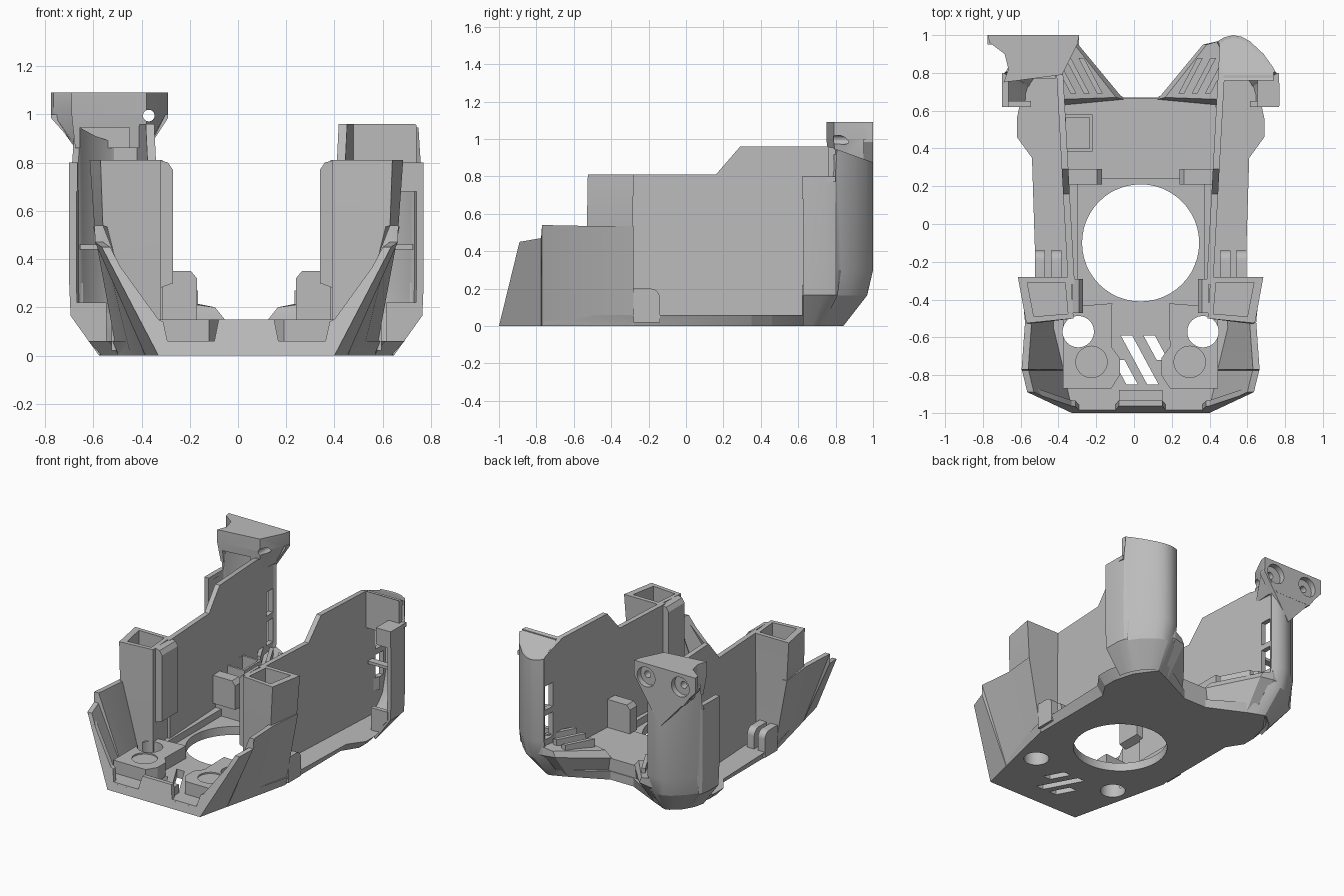
import bpy, bmesh, math

if "Cube" in bpy.data.objects:
    bpy.data.objects.remove(bpy.data.objects["Cube"])

CX = 0.035  # mirror plane of the housing
GREY = (0.5, 0.5, 0.5, 1)
mat = bpy.data.materials.new("matte grey")
mat.use_nodes = True
mat.diffuse_color = GREY
mat.node_tree.nodes["Principled BSDF"].inputs["Base Color"].default_value = GREY
parts = []


def make(name, bm, side=1):
    for v in bm.verts:
        v.co.x = CX + side * v.co.x
    bmesh.ops.recalc_face_normals(bm, faces=bm.faces)
    mesh = bpy.data.meshes.new(name)
    bm.to_mesh(mesh)
    bm.free()
    mesh.materials.append(mat)
    ob = bpy.data.objects.new(name, mesh)
    bpy.context.collection.objects.link(ob)
    parts.append(ob)
    return ob


def loft(name, rings, side=1, closed=True):
    """Skin a stack of point rings; closed rings get end caps."""
    bm = bmesh.new()
    rows = [[bm.verts.new(p) for p in r] for r in rings]
    n = len(rows[0])
    for a, b in zip(rows, rows[1:]):
        for i in range(n if closed else n - 1):
            j = (i + 1) % n
            bm.faces.new((a[i], a[j], b[j], b[i]))
    if closed:
        bm.faces.new(rows[0])
        bm.faces.new(rows[-1])
    return make(name, bm, side)


def slab(name, plan, z0, z1, side=1):
    return loft(name, [[(x, y, z) for x, y in plan] for z in (z0, z1)], side)


def box(name, x0, x1, y0, y1, z0, z1, side=1):
    return slab(name, [(x0, y0), (x1, y0), (x1, y1), (x0, y1)], z0, z1, side)


def rod(name, x, y, z, r, depth, side=1, along_y=False):
    ring = [(r * math.cos(t * math.tau / 48), r * math.sin(t * math.tau / 48)) for t in range(48)]
    ends = (-depth / 2, depth / 2)
    if along_y:
        return loft(name, [[(x + a, y + d, z + b) for a, b in ring] for d in ends], side)
    return loft(name, [[(x + a, y + b, z + d) for a, b in ring] for d in ends], side)


def cut(ob, cutters):
    for c in cutters:
        m = ob.modifiers.new("cut", "BOOLEAN")
        m.object, m.operation, m.solver = c, "DIFFERENCE", "EXACT"
    bake(ob)
    for c in cutters:
        parts.remove(c)
        bpy.data.objects.remove(c)


def bake(ob):
    dg = bpy.context.evaluated_depsgraph_get()
    dg.update()
    mesh = bpy.data.meshes.new_from_object(ob.evaluated_get(dg))
    ob.modifiers.clear()
    ob.data = mesh


def mirrored(half):
    return half + [(-x, y) for x, y in reversed(half)]


# Base plate with fan opening, nozzle holes and slanted vents
low = mirrored([(.365, -1), (.53, -.3), (.53, .35), (.6, .46), (.6, .55), (.56, .7), (.46, .84), (.36, .8), (.09, .67)])
top = mirrored([(.37, -.985), (.555, -.28), (.575, .35), (.655, .46), (.655, .56), (.62, .72), (.48, .88), (.36, .84), (.09, .67)])
base = loft("base_plate", [[(x, y, 0) for x, y in low], [(x, y, .06) for x, y in top]])
vents = [(-.105, -.59, .26), (.015, -.59, .13), (-.145, -.72, .13)]
cutters = [rod("fan_cutter", 0, -.1, 0, .31, 1)]
cutters += [rod("nozzle_cutter", .33, -.57, 0, .083, 1, s) for s in (1, -1)]
cutters += [slab("vent_cutter", [(x, y), (x + .06, y), (x + .06 + h * .54, y - h), (x + h * .54, y - h)], -1, 1)
            for x, y, h in vents]
cut(base, cutters)
box("rear_platform", -.4, .4, .24, .665, .05, .15)
box("front_rest", -.115, .115, -.965, -.88, .04, .12)

# Sloping front plate with two low openings
half = [(.365, 0), (.6, .45), (.56, .42), (.365, .15), (.345, .14), (.325, .05), (.135, .05), (.115, .15)]
loft("front_plate", [[(x, -1 + .244 * z + d, z) for x, z in mirrored(half)] for d in (0, .03)])

for s in (1, -1):
    # Front platform with a through hole and a shallow blind hole
    plat = slab("front_platform", [(.155, -.87), (.41, -.87), (.41, -.44), (.15, -.42), (.155, -.65), (.11, -.71), (.11, -.8)], .05, .15, s)
    cut(plat, [rod("hole_cutter", .33, -.57, .1, .083, 1, s), rod("blind_cutter", .26, -.73, .15, .083, .02, s)])

    # Flared front skirt with a stepped top edge
    def skirt_ring(inset):
        bottom = [(.365, -1, 0), (.418, -.775, 0), (.42, -.77, 0), (.48, -.52, 0), (.535, -.28, 0)]
        upper = [(.6, -.89, .45), (.628, -.775, .47), (.63, -.77, .54), (.612, -.52, .535), (.635, -.28, .535)]
        return [[(x - inset, y, z) for x, y, z in row] for row in (bottom, upper)]
    (b0, t0), (b1, t1) = skirt_ring(0), skirt_ring(.035)
    loft("front_skirt", [[b0[i], t0[i], t1[i], b1[i]] for i in range(5)], s)

    # Hollow front tower
    tower = loft("front_tower", [
        [(.355, -.5, .02), (.46, -.51, .02), (.515, -.285, .02), (.37, -.285, .02)],
        [(.355, -.5, .53), (.595, -.53, .53), (.63, -.285, .53), (.37, -.285, .53)],
        [(.355, -.5, .81), (.605, -.525, .81), (.65, -.28, .81), (.37, -.28, .81)]], s)
    cut(tower, [slab("tower_cutter", [(.385, -.475), (.565, -.49), (.6, -.31), (.4, -.31)], .54, 1, s)])
    loft("tower_rib", [[(.36, y, .28), (.305, y, .3), (.305, y, .77), (.325, y, .8), (.36, y, .81)] for y in (-.47, -.29)], s)

    # Thin side wall with two windows near the rear
    outline = [(-.32, .05), (-.32, .81), (.16, .81), (.29, .96), (.76, .96), (.97, .88), (.97, .2), (.82, .05)]
    wall = loft("side_wall", [[(.385 + .055 * (y + .3) - d, y, z) for y, z in outline] for d in (0, .035)], s)
    cut(wall, [box("window_cutter", .3, .6, .86, .94, z, z + .17, s) for z in (.3, .51)])

    # Rounded rear corner shell, tucked in towards the base
    full = [(.415, .955), (.45, .975), (.49, .985), (.53, .977), (.57, .955), (.64, .89), (.69, .82), (.7, .8), (.71, .79), (.72, .74), (.72, .625)]
    foot = [(.40, .8), (.43, .82), (.46, .83), (.48, .82), (.5, .8), (.54, .77), (.56, .74), (.57, .72), (.58, .7), (.59, .67), (.6, .625)]

    def rim(y):
        return .8 if y < .795 else .96 - .375 * (y - .76)
    shell = loft("rear_corner_shell", [
        [(x, y, .01) for x, y in foot],
        [(x - .005, y - .03 * (y > .8), .17) for x, y in full],
        [(x, y, .3) for x, y in full],
        [(x, y, rim(y)) for x, y in full]], s, closed=False)
    sol = shell.modifiers.new("thickness", "SOLIDIFY")
    sol.thickness, sol.offset = .03, 0
    bake(shell)

    # Ledge and front frame of the rear corner
    x0 = .62 if s > 0 else .7
    box("corner_ledge", x0, .733, .62, .8, .77, .8, s)
    box("frame_top", x0, .733, .62, .65, .68, .8, s)
    loft("frame_bottom", [[(.58, y, .05), (.62, y, .05), (.71, y, .16), (.71, y, .22), (.58, y, .22)] for y in (.62, .65)], s)
    box("frame_shelf", .45, .69, .77, .82, .44, .46, s)

    # Rounded side clips
    for x0, x1 in ((.42, .475), (.505, .56)):
        arc = [(-.19 + .05 * math.sin(a * math.pi / 12), .15 + .05 * math.cos(a * math.pi / 12)) for a in range(7)]
        loft("side_clip", [[(x, y, z) for y, z in [(-.28, .02), (-.28, .2)] + arc + [(-.14, .02)]] for x in (x0, x1)], s)

    # Air duct with slats at the rear
    loft("rear_duct", [
        [(.09, .65, 0), (.41, .64, 0), (.42, .8, 0), (.34, .79, 0)],
        [(.09, .66, .15), (.41, .63, .15), (.42, .97, .2), (.33, .95, .2)],
        [(.13, .67, .2), (.41, .66, .24), (.42, .97, .26), (.35, .95, .24)]], s)
    for k in range(3):
        x = .2 + .07 * k
        loft("duct_slat", [[(x + a + dx, .69 + dy, z + .02 * k) for a, z in ((0, .18), (.03, .18), (.03, .27), (0, .27))]
                           for dx, dy in ((0, 0), (.1, .19))], s)

    # Chamfered brackets and rails round the fan recess
    loft("recess_bracket", [[(.205, y, .15), (.4, y, .15), (.4, y, .35), (.23, y, .35), (.205, y, .32)] for y in (.21, .29)], s)
    box("recess_rail", .335, .38, -.48, .24, .05, .11, s)
    box("rail_clip", .29, .36, -.47, -.44, .05, .13, s)

# Lid and upper panel on the left rear corner
lid = [(.44, .76), (.7, .76), (.705, .8)] + [p for p in reversed(full) if p[1] > .81]
loft("corner_lid", [[(x, y, .96 - .375 * max(0, y - .76) - d) for x, y in lid] for d in (0, .03)])
box("corner_panel", .44, .705, .76, .79, .7, .955)

# Open box on the right side wall
tray = box("wall_box", .255, .42, .385, .58, .12, .35, -1)
cut(tray, [box("box_cutter", .27, .395, .4, .565, .18, 1, -1)])

# Mounting horn on the right rear corner, tapering into the shell with a hollow front
plan = [(.81, 1), (.325, 1), (.335, .95), (.415, .79), (.725, .75), (.7, .82), (.72, .9), (.8, .96)]
neck = [(.71, 1), (.43, 1), (.405, .95), (.415, .8), (.71, .77), (.69, .82), (.7, .9), (.71, .96)]
horn = loft("mounting_horn", [[(x, y, z) for x, y in p] for p, z in ((neck, .86), (plan, 1), (plan, 1.09))], -1)
wedge = loft("horn_wedge", [[(.81, y, 1), (.325, y, 1), (.325, y, .985), (.53, y, .67), (.81, y, .985)] for y in (.95, .999)], -1)
pocket = box("pocket_cutter", .485, .69, .5, .93, .5, .945, -1)

# Counterbored screw holes, with bolts leaving through the slanted flank
holes = [(.42, .07, .08), (.69, .07, .08), (.405, .024, .6), (.69, .024, .2)]
for ob, extra in ((horn, [pocket]), (wedge, [])):
    cut(ob, extra + [rod("screw_cutter", x, 1, .995, r, d, -1, True) for x, r, d in holes])

# Crisp edges with soft curved surfaces
bpy.ops.object.select_all(action="DESELECT")
for ob in parts:
    ob.select_set(True)
bpy.context.view_layer.objects.active = base
bpy.ops.object.shade_smooth_by_angle(angle=math.radians(25))
